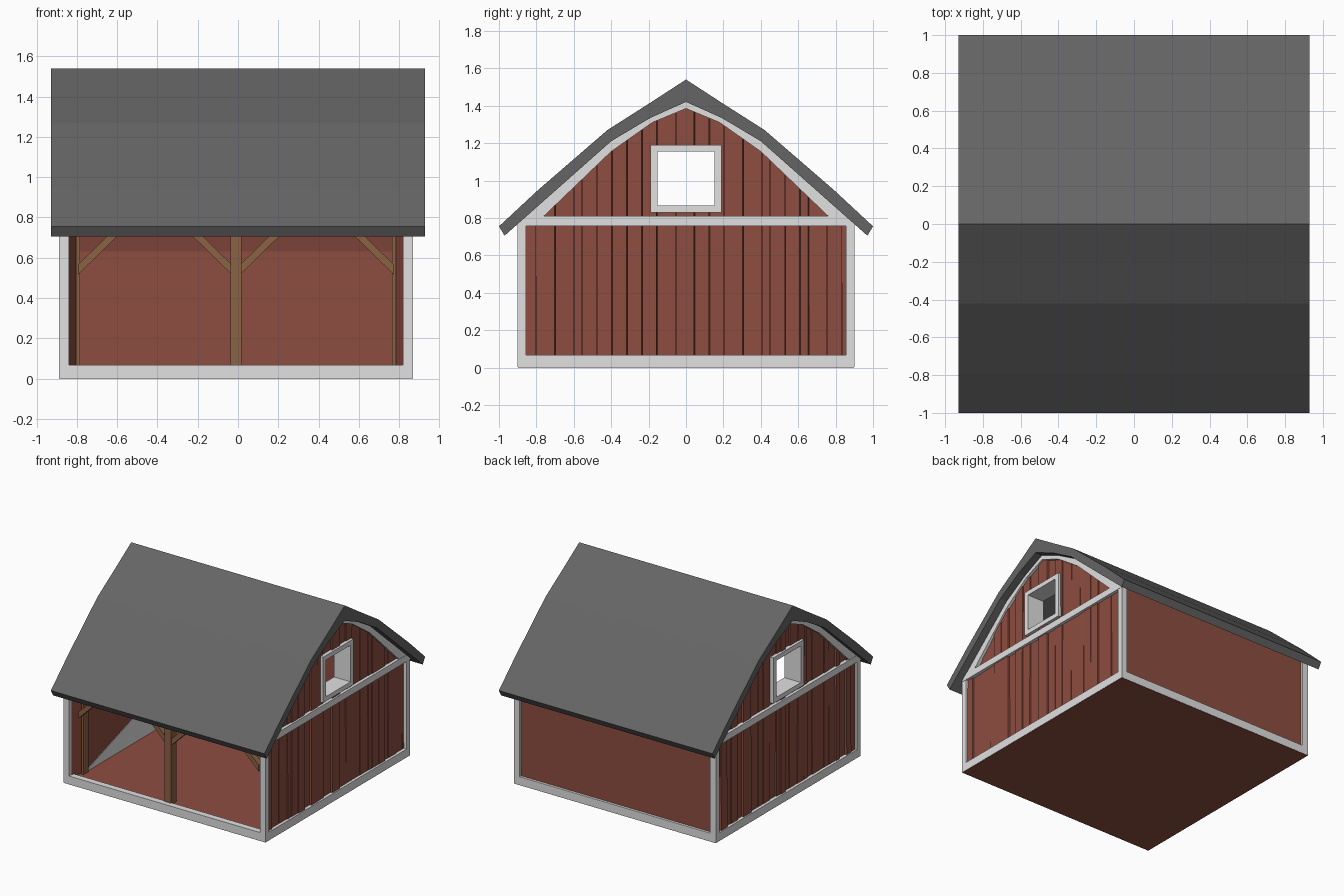
import bpy, bmesh, random
from mathutils import Vector

random.seed(4)
cube = bpy.data.objects.get("Cube")
if cube:
    bpy.data.objects.remove(cube, do_unlink=True)


def material(name, r, g, b):
    m = bpy.data.materials.new(name)
    m.use_nodes = True
    m.diffuse_color = (r, g, b, 1)
    m.node_tree.nodes["Principled BSDF"].inputs["Base Color"].default_value = (r, g, b, 1)
    return m


RED = material("barn red", 0.27, 0.075, 0.052)
WHITE = material("white trim", 0.75, 0.75, 0.75)
GREY = material("roof grey", 0.13, 0.13, 0.13)
WOOD = material("brown wood", 0.26, 0.122, 0.06)


def finish(name, bm, mat):
    bmesh.ops.recalc_face_normals(bm, faces=bm.faces)
    mesh = bpy.data.meshes.new(name)
    bm.to_mesh(mesh)
    bm.free()
    mesh.materials.append(mat)
    ob = bpy.data.objects.new(name, mesh)
    bpy.context.collection.objects.link(ob)
    return ob


def prism(name, pts, axis, a, b, mat):
    """Extrude a 2D outline along an axis from a to b."""
    place = {"x": lambda p, t: (t, p[0], p[1]),
             "y": lambda p, t: (p[0], t, p[1]),
             "z": lambda p, t: (p[0], p[1], t)}[axis]
    bm = bmesh.new()
    face = bm.faces.new([bm.verts.new(place(p, a)) for p in pts])
    out = bmesh.ops.extrude_face_region(bm, geom=[face])
    step = Vector(place((0, 0), b - a))
    bmesh.ops.translate(bm, vec=step, verts=[v for v in out["geom"] if isinstance(v, bmesh.types.BMVert)])
    return finish(name, bm, mat)


def box(name, x, y, z, mat):
    return prism(name, [(x[0], y[0]), (x[1], y[0]), (x[1], y[1]), (x[0], y[1])], "z", z[0], z[1], mat)


def mirrored(half):
    """Complete a half outline whose first point lies on the ridge line."""
    return [(-y, z) for y, z in reversed(half[1:])] + half


# Roof
OUTER = [(0, 1.54), (0.2, 1.41), (0.42, 1.27), (0.79, 0.95), (1.0, 0.755)]
UNDER = [(0, 1.42), (0.19, 1.335), (0.4, 1.21), (0.97, 0.705)]
prism("roof", mirrored(OUTER) + mirrored(UNDER)[::-1], "x", -0.93, 0.93, GREY)


def under(y):
    y = abs(y)
    for (y0, z0), (y1, z1) in zip(UNDER, UNDER[1:]):
        if y <= y1:
            return z0 + (z1 - z0) * (y - y0) / (y1 - y0)


def wall_outline(front, back):
    ys = [front, -0.4, -0.19, 0, 0.19, 0.4, back]
    return [(front, 0.04)] + [(y, under(y) + 0.01) for y in ys] + [(back, 0.04)]


CX = -0.01  # middle of the walls, slightly off the roof's middle


def sx(side, *values):
    return sorted(CX + side * v for v in values)


# Window opening cutter, through both end walls
cutter = box("window_cutter", (-1.2, 1.2), (-0.17, 0.17), (0.845, 1.17), RED)
cutter.hide_render = True
cutter.hide_viewport = False
cut_list = []


def planks(name, side):
    """Uneven boards, each with a slightly tapered and tilted outer face."""
    bm = bmesh.new()
    y = -0.86
    while y < 0.85:
        w = min(random.choice((0.045, 0.06, 0.08, 0.1)), 0.86 - y)
        lean = random.uniform(-0.003, 0.003)
        rings = []
        for depth, inset in ((0.835, 0), (random.uniform(0.852, 0.87), 0.002)):
            ring = []
            for k, top in ((y + inset, 0), (y + w - inset, 0), (y + w - inset, 1), (y + inset, 1)):
                z = under(k) + 0.005 if top else 0.05
                slope = lean * (1 if top else -1) if inset else 0
                ring.append(bm.verts.new((CX + side * (depth + slope), k, z)))
            rings.append(ring)
        bm.faces.new(rings[0])
        bm.faces.new(rings[1])
        for i in range(4):
            j = (i + 1) % 4
            bm.faces.new((rings[0][i], rings[0][j], rings[1][j], rings[1][i]))
        y += w
    return finish(name, bm, RED)


# Gable trim follows the underside of the roof
TRIM_OUT = [(0, 1.43), (0.19, 1.345), (0.4, 1.22), (0.9, 0.785)]
TRIM_IN = [(0, 1.385), (0.18, 1.31), (0.4, 1.155), (0.77, 0.80), (0.9, 0.77)]

for side, label in ((1, "left"), (-1, "right")):
    # End wall, inner lining and boards
    cut_list.append(prism(label + "_wall", wall_outline(-0.88, 0.88), "x", *sx(side, 0.83, 0.845), RED))
    cut_list.append(prism(label + "_lining", wall_outline(-0.77, 0.87), "x", *sx(side, 0.79, 0.831), RED))
    cut_list.append(planks(label + "_boards", side))
    prism(label + "_wall_return",
          [(CX + side * x, y) for x, y in ((0.84, -0.87), (0.84, -0.76), (0.79, -0.76), (0.83, -0.87))],
          "z", 0.04, 0.78, RED)
    # Trim on the end wall
    prism(label + "_gable_trim", mirrored(TRIM_OUT) + mirrored(TRIM_IN)[::-1], "x", *sx(side, 0.83, 0.88), WHITE)
    box(label + "_cross_beam", sx(side, 0.83, 0.882), (-0.9, 0.9), (0.757, 0.81), WHITE)
    box(label + "_sill", sx(side, 0.83, 0.88), (-0.9, 0.9), (0.002, 0.067), WHITE)
    for y, end in ((-1, "front"), (1, "back")):
        box(f"{label}_{end}_corner_post", sx(side, 0.83, 0.88), sorted((y * 0.855, y * 0.9)), (0.002, 0.78), WHITE)
    # Window frame
    deep = sx(side, 0.74, 0.884)
    for y in (-1, 1):
        box(label + "_window_jamb", deep, sorted((y * 0.152, y * 0.19)), (0.83, 1.19), WHITE)
    for z in ((0.83, 0.866), (1.154, 1.19)):
        box(label + "_window_rail", deep, (-0.153, 0.153), z, WHITE)

# Cut the window openings
for ob in cut_list:
    mod = ob.modifiers.new("window", "BOOLEAN")
    mod.object = cutter
    mod.operation = "DIFFERENCE"
    mod.solver = "EXACT"
bpy.context.view_layer.update()
graph = bpy.context.evaluated_depsgraph_get()
for ob in cut_list:
    mesh = bpy.data.meshes.new_from_object(ob.evaluated_get(graph))
    ob.modifiers.clear()
    ob.data = mesh
bpy.data.objects.remove(cutter, do_unlink=True)

# Floor, back wall and the long sills
box("floor", (CX - 0.878, CX + 0.878), (-0.898, 0.898), (0, 0.055), RED)
prism("back_wall", [(0.88, 0.04), (0.88, 0.80), (0.80, 0.85), (0.81, 0.78), (0.85, 0.63), (0.85, 0.04)],
      "x", CX - 0.84, CX + 0.84, RED)
box("front_sill", (CX - 0.88, CX + 0.88), (-0.9, -0.85), (0.002, 0.067), WHITE)
box("back_sill", (CX - 0.88, CX + 0.88), (0.85, 0.9), (0.002, 0.067), WHITE)

# Pale triangular panel on the inside of one end wall
prism("inner_panel", [(-0.78, 0.055), (0.85, 0.055), (0.85, 0.58)], "x", CX - 0.79, CX - 0.786, WHITE)

# Timber frame in the open front
FRAME_Y = (-0.86, -0.79)
box("front_header", (CX - 0.83, CX + 0.83), FRAME_Y, (0.755, 0.80), WOOD)
box("centre_post", (CX - 0.028, CX + 0.028), FRAME_Y, (0.05, 0.77), WOOD)
for side in (-1, 1):
    box("side_post", sx(side, 0.775, 0.795), (-0.80, -0.74), (0.05, 0.79), WOOD)
    for start, way in ((0.02, 1), (0.785, -1)):
        outline = [(CX + side * (start + way * d), z)
                   for d, z in ((0, 0.515), (0, 0.565), (0.21, 0.77), (0.26, 0.77))]
        prism("brace", outline, "y", -0.85, -0.80, WOOD)
